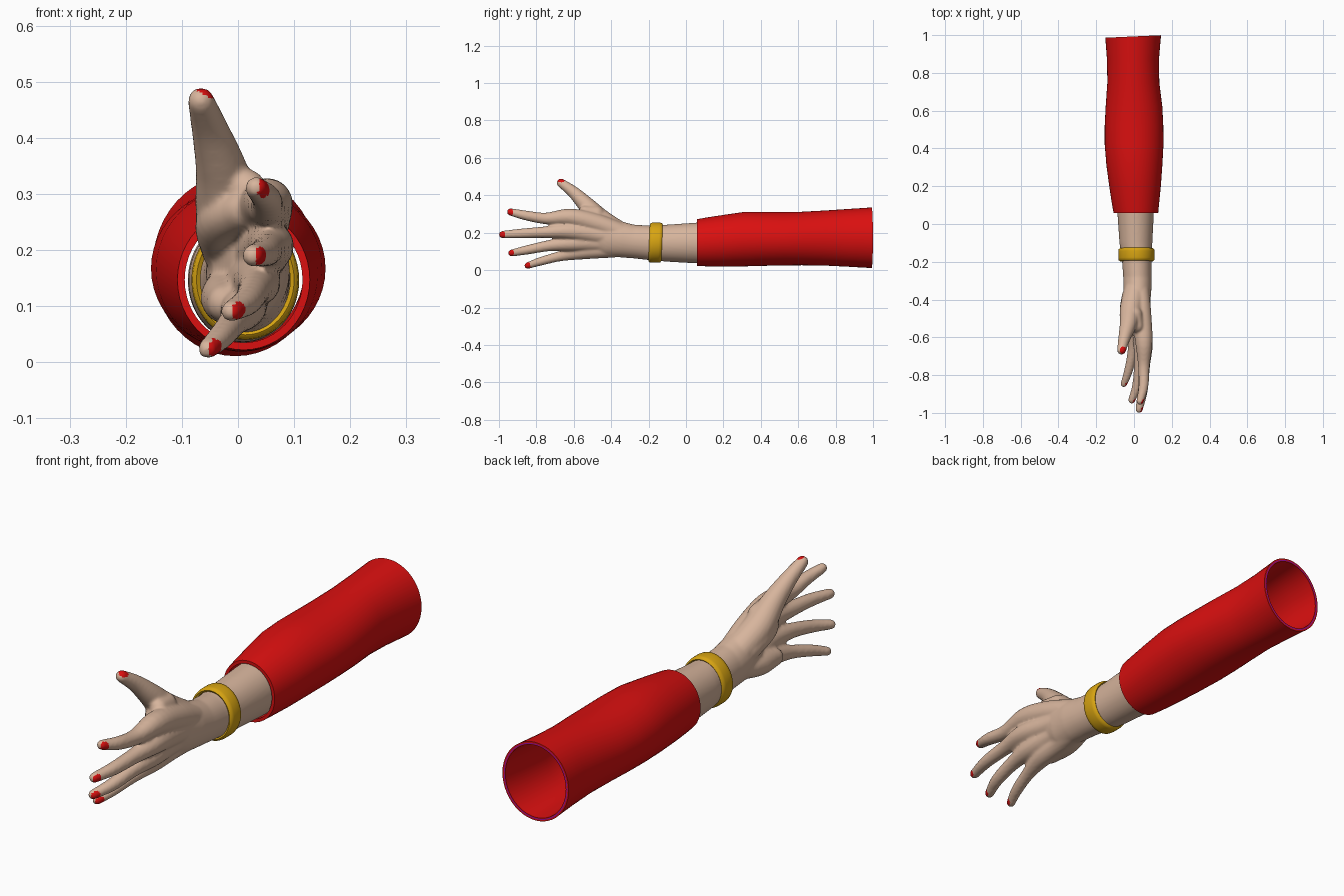
import bpy, bmesh, math
from mathutils import Vector

if "Cube" in bpy.data.objects:
    bpy.data.objects.remove(bpy.data.objects["Cube"])


def material(name, color):
    m = bpy.data.materials.new(name)
    m.diffuse_color = (*color, 1)
    m.use_nodes = True
    m.node_tree.nodes["Principled BSDF"].inputs["Base Color"].default_value = m.diffuse_color
    return m


SKIN = material("skin", (0.68, 0.46, 0.335))
RED = material("red", (0.70, 0.005, 0.005))
GOLD = material("gold", (0.68, 0.37, 0.006))
PURPLE = material("purple", (0.35, 0.005, 0.40))


def bridge(bm, a, b, mat=0):
    n = len(a)
    for i in range(n):
        f = bm.faces.new((a[i], a[(i + 1) % n], b[(i + 1) % n], b[i]))
        f.material_index = mat


def ellipse_ring(bm, y, x0, x1, z0, z1, n=48):
    cx, cz, rx, rz = (x0 + x1) / 2, (z0 + z1) / 2, (x1 - x0) / 2, (z1 - z0) / 2
    return [bm.verts.new((cx + rx * math.cos(t), y, cz + rz * math.sin(t)))
            for t in (2 * math.pi * i / n for i in range(n))]


def smooth_path(pts, steps=5):
    """Catmull-Rom through points of (x, y, z, radius)."""
    p = [Vector(q) for q in pts]
    p = [p[0] * 2 - p[1]] + p + [p[-1] * 2 - p[-2]]
    out = []
    for a, b, c, d in zip(p, p[1:], p[2:], p[3:]):
        for k in range(steps):
            t = k / steps
            out.append(0.5 * (2 * b + (c - a) * t + (2 * a - 5 * b + 4 * c - d) * t * t
                              + (3 * b - a - 3 * c + d) * t ** 3))
    return out + [p[-2]]


def tube(bm, pts, n=20):
    """Round-ended limb following a path with varying radius."""
    path = smooth_path(pts)
    rings = []
    for i, q in enumerate(path):
        d = (path[min(i + 1, len(path) - 1)] - path[max(i - 1, 0)]).to_3d().normalized()
        rings.append((q.to_3d(), d, q.w))
    ends = []
    for (c, d, r), s in ((rings[0], -1), (rings[-1], 1)):
        ends.append([(c + d * s * r * math.sin(t), d, r * math.cos(t))
                     for t in (0.4, 0.8, 1.15, 1.45)])
    verts = []
    for c, d, r in ends[0][::-1] + rings + ends[1]:
        u = d.cross(Vector((1, 0, 0))).normalized()
        v = d.cross(u)
        verts.append([bm.verts.new(c + r * (u * math.cos(a) + v * math.sin(a)))
                      for a in (2 * math.pi * i / n for i in range(n))])
    for a, b in zip(verts, verts[1:]):
        bridge(bm, a, b)
    bm.faces.new(verts[0])
    bm.faces.new(verts[-1])


def finish(bm, name, mats):
    bmesh.ops.recalc_face_normals(bm, faces=bm.faces[:])
    me = bpy.data.meshes.new(name)
    bm.to_mesh(me)
    bm.free()
    ob = bpy.data.objects.new(name, me)
    bpy.context.collection.objects.link(ob)
    for m in mats:
        me.materials.append(m)
    bpy.ops.object.select_all(action='DESELECT')
    ob.select_set(True)
    bpy.context.view_layer.objects.active = ob
    return ob


# Forearm and wrist
bm = bmesh.new()
arm = [(0.16, -0.09, 0.11, 0.035, 0.258), (0.06, -0.088, 0.105, 0.036, 0.254),
       (-0.1, -0.077, 0.097, 0.045, 0.243), (-0.2, -0.063, 0.092, 0.054, 0.238),
       (-0.28, -0.057, 0.092, 0.063, 0.243), (-0.35, -0.057, 0.092, 0.068, 0.262),
       (-0.43, -0.045, 0.085, 0.075, 0.28), (-0.5, -0.01, 0.07, 0.11, 0.26)]
rings = [ellipse_ring(bm, *s) for s in arm]
for a, b in zip(rings, rings[1:]):
    bridge(bm, a, b)
bm.faces.new(rings[0])
bm.faces.new(rings[-1])

# Fingers, each continuing back through the palm
digits = {
    "index": [(0.03, -0.34, 0.20, 0.05), (0.04, -0.48, 0.25, 0.052), (0.052, -0.62, 0.283, 0.046),
              (0.052, -0.75, 0.276, 0.031), (0.050, -0.86, 0.293, 0.026), (0.032, -0.938, 0.311, 0.020)],
    "middle": [(0.03, -0.34, 0.17, 0.05), (0.04, -0.48, 0.19, 0.048), (0.058, -0.63, 0.208, 0.042),
               (0.054, -0.75, 0.203, 0.031), (0.047, -0.88, 0.196, 0.026), (0.027, -0.981, 0.190, 0.020)],
    "ring": [(0.025, -0.34, 0.14, 0.05), (0.025, -0.48, 0.145, 0.046), (0.035, -0.61, 0.142, 0.041),
             (0.030, -0.73, 0.131, 0.030), (0.016, -0.85, 0.108, 0.025), (-0.012, -0.933, 0.091, 0.019)],
    "little": [(0.02, -0.34, 0.12, 0.05), (0.01, -0.46, 0.108, 0.045), (0.008, -0.57, 0.096, 0.040),
               (-0.008, -0.68, 0.073, 0.027), (-0.03, -0.78, 0.046, 0.023), (-0.054, -0.847, 0.024, 0.018)],
    "thumb": [(0.01, -0.34, 0.19, 0.06), (-0.015, -0.45, 0.262, 0.060), (-0.030, -0.53, 0.345, 0.046),
              (-0.050, -0.60, 0.415, 0.033), (-0.066, -0.668, 0.466, 0.024)],
}
for pts in digits.values():
    tube(bm, pts)

# Fleshy pads of the palm and the web beside the thumb
tube(bm, [(-0.01, -0.36, 0.13, 0.045), (-0.022, -0.45, 0.115, 0.045), (-0.02, -0.55, 0.105, 0.035)])
tube(bm, [(-0.02, -0.38, 0.2, 0.045), (-0.03, -0.48, 0.25, 0.045), (0.01, -0.56, 0.27, 0.035)])
tube(bm, [(0.0, -0.48, 0.30, 0.045), (0.015, -0.54, 0.31, 0.035)])

hand = finish(bm, "arm_and_hand", [SKIN, RED])
rm = hand.modifiers.new("fuse", 'REMESH')
rm.mode = 'VOXEL'
rm.voxel_size = 0.006
sm = hand.modifiers.new("soften", 'SMOOTH')
sm.factor = 0.5
sm.iterations = 8
for m in ("fuse", "soften"):
    bpy.ops.object.modifier_apply(modifier=m)
bpy.ops.object.shade_smooth()

# Painted nails on the outer side of each fingertip
nails = []
for name, pts in digits.items():
    tip = Vector(pts[-1][:3])
    out = Vector((0.5, 0, 0.85)) if name == "thumb" else Vector((0.95, -0.3, 0))
    nails.append((tip + out.normalized() * pts[-1][3], out.normalized()))
for p in hand.data.polygons:
    p.material_index = int(any((p.center - c).length < 0.021 and p.normal.dot(d) > 0.45
                               for c, d in nails))

# Sleeve: outer wall, back rim with a thin trim line, inner wall
bm = bmesh.new()
outer = [(0.058, -0.108, 0.128, 0.022, 0.272), (0.12, -0.119, 0.134, 0.020, 0.283),
         (0.2, -0.131, 0.142, 0.019, 0.295), (0.31, -0.146, 0.150, 0.020, 0.311),
         (0.42, -0.155, 0.156, 0.023, 0.311), (0.52, -0.155, 0.155, 0.025, 0.310),
         (0.62, -0.150, 0.150, 0.026, 0.312), (0.75, -0.141, 0.134, 0.024, 0.319),
         (0.87, -0.143, 0.132, 0.018, 0.327), (0.993, -0.152, 0.143, 0.011, 0.335)]


def inset(s, t):
    return (s[0], s[1] + t, s[2] - t, s[3] + t, s[4] - t)


loop = outer + [inset(outer[-1], 0.006), inset(outer[-1], 0.010)]
loop += [inset(s, 0.013) for s in outer[::-1]]
rings = [ellipse_ring(bm, *s) for s in loop]
for i, r in enumerate(rings):
    bridge(bm, r, rings[(i + 1) % len(rings)], int(i == len(outer)))
for v in bm.verts:
    if v.co.y > 0.95:
        v.co.y += 0.045 * v.co.x
finish(bm, "sleeve", [RED, PURPLE])
bpy.ops.object.shade_smooth_by_angle(angle=math.radians(40))

# Bracelet: rounded band around the wrist
bm = bmesh.new()
band = [(-0.197, 0.009), (-0.192, 0.002), (-0.18, 0), (-0.145, 0), (-0.133, 0.002),
        (-0.128, 0.009), (-0.133, 0.016), (-0.192, 0.016)]
rings = [ellipse_ring(bm, *inset((y, -0.083, 0.109, 0.04, 0.254), t)) for y, t in band]
for i, r in enumerate(rings):
    bridge(bm, r, rings[(i + 1) % len(rings)])
for v in bm.verts:
    v.co.y += 0.04 * (v.co.z - 0.15)
finish(bm, "bracelet", [GOLD])
bpy.ops.object.shade_smooth_by_angle(angle=math.radians(50))
